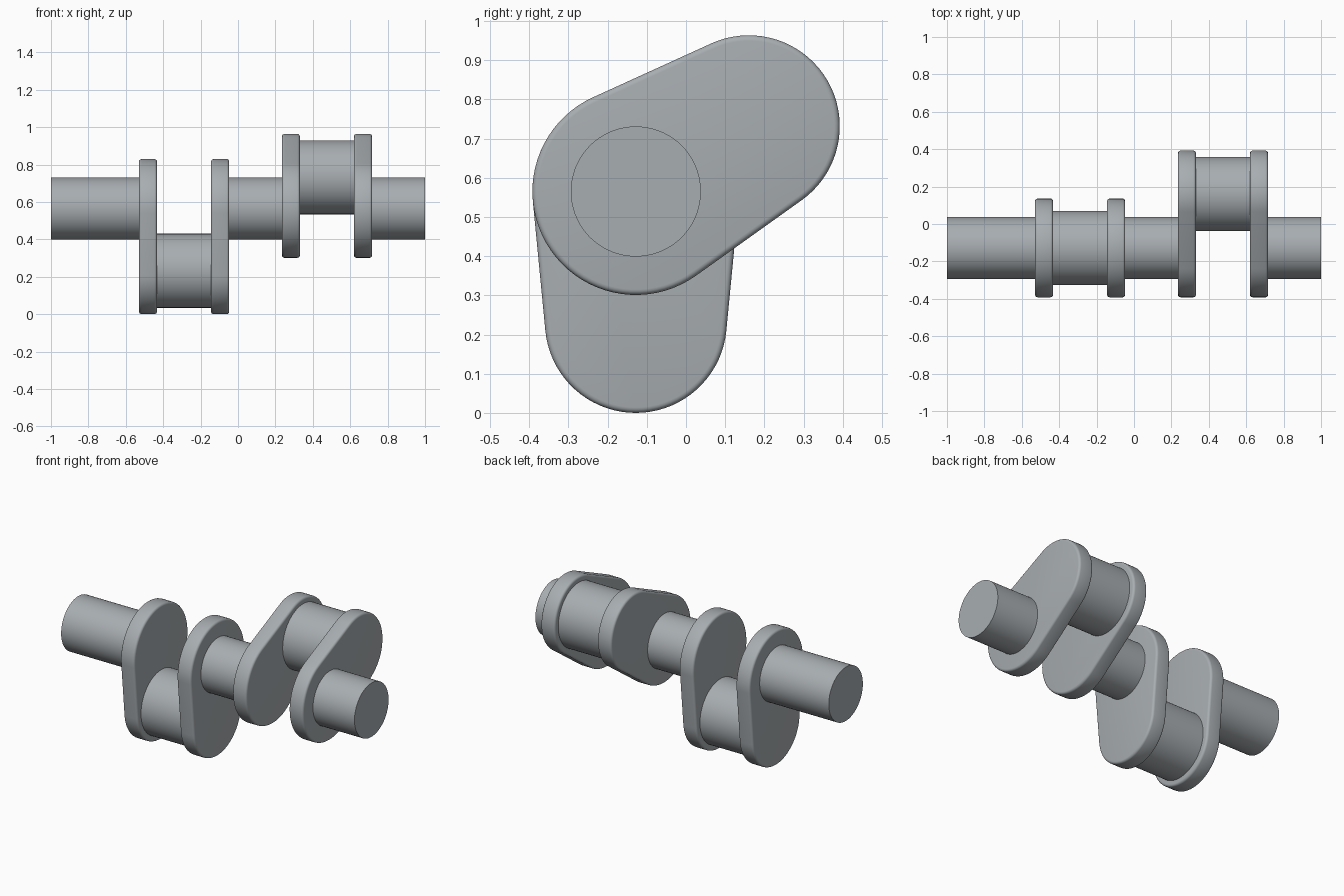
import bpy, bmesh, math

if "Cube" in bpy.data.objects:
    bpy.data.objects.remove(bpy.data.objects["Cube"])

AXIS_Y, AXIS_Z = -0.128, 0.565      # main shaft axis
THROW = 0.333                       # distance from shaft axis to pin axis
R_SHAFT, R_PIN, R_BIG, R_SMALL = 0.166, 0.198, 0.264, 0.232

steel = bpy.data.materials.new("steel grey")
steel.diffuse_color = (0.39, 0.42, 0.44, 1)
steel.use_nodes = True
steel.node_tree.nodes["Principled BSDF"].inputs["Base Color"].default_value = steel.diffuse_color


def extrude_x(name, outline, x0, x1, bevel=0):
    """Solid from a y-z outline, extruded along x."""
    bm = bmesh.new()
    face = bm.faces.new([bm.verts.new((x0, y, z)) for y, z in outline])
    out = bmesh.ops.extrude_face_region(bm, geom=[face])
    verts = [g for g in out["geom"] if isinstance(g, bmesh.types.BMVert)]
    bmesh.ops.translate(bm, verts=verts, vec=(x1 - x0, 0, 0))
    bmesh.ops.recalc_face_normals(bm, faces=bm.faces)
    if bevel:
        rim = [e for e in bm.edges if abs(e.verts[0].co.x - e.verts[1].co.x) < 1e-6]
        bmesh.ops.bevel(bm, geom=rim, offset=bevel, segments=4, profile=0.5, affect='EDGES')
    mesh = bpy.data.meshes.new(name)
    bm.to_mesh(mesh)
    bm.free()
    obj = bpy.data.objects.new(name, mesh)
    bpy.context.collection.objects.link(obj)
    mesh.materials.append(steel)
    bpy.ops.object.select_all(action='DESELECT')
    obj.select_set(True)
    bpy.context.view_layer.objects.active = obj
    bpy.ops.object.shade_smooth_by_angle(angle=math.radians(35))


def arc(cy, cz, r, a0, a1, n):
    return [(cy + r * math.cos(a0 + (a1 - a0) * i / n),
             cz + r * math.sin(a0 + (a1 - a0) * i / n)) for i in range(n + 1)]


def cylinder(name, cy, cz, r, x0, x1):
    extrude_x(name, arc(cy, cz, r, 0, 2 * math.pi, 72)[:-1], x0, x1)


def pin_centre(angle):
    return AXIS_Y + THROW * math.cos(angle), AXIS_Z + THROW * math.sin(angle)


def web(name, angle, x0, x1):
    """Tapered crank arm: two arcs joined by their common tangents."""
    t = math.acos((R_BIG - R_SMALL) / THROW)
    a = angle + math.pi
    big = arc(AXIS_Y, AXIS_Z, R_BIG, angle + math.pi - t + (2 * t - math.pi),
              angle + 2 * math.pi - t, 40)
    small = arc(*pin_centre(angle), R_SMALL, angle - t, angle + t, 36)
    extrude_x(name, big + small, x0, x1, bevel=0.014)


# main shaft journals
for name, x0, x1 in (("left_journal", -1, -0.529), ("middle_journal", -0.048, 0.235),
                     ("right_journal", 0.717, 1)):
    cylinder(name, AXIS_Y, AXIS_Z, R_SHAFT, x0, x1)

# two crank throws: a pin between a pair of webs
for side, angle, x in (("left", math.radians(-90), -0.529), ("right", math.radians(30), 0.235)):
    web(side + "_outer_web", angle, x, x + 0.096)
    web(side + "_inner_web", angle, x + 0.385, x + 0.482)
    cylinder(side + "_crank_pin", *pin_centre(angle), R_PIN, x + 0.096, x + 0.385)
